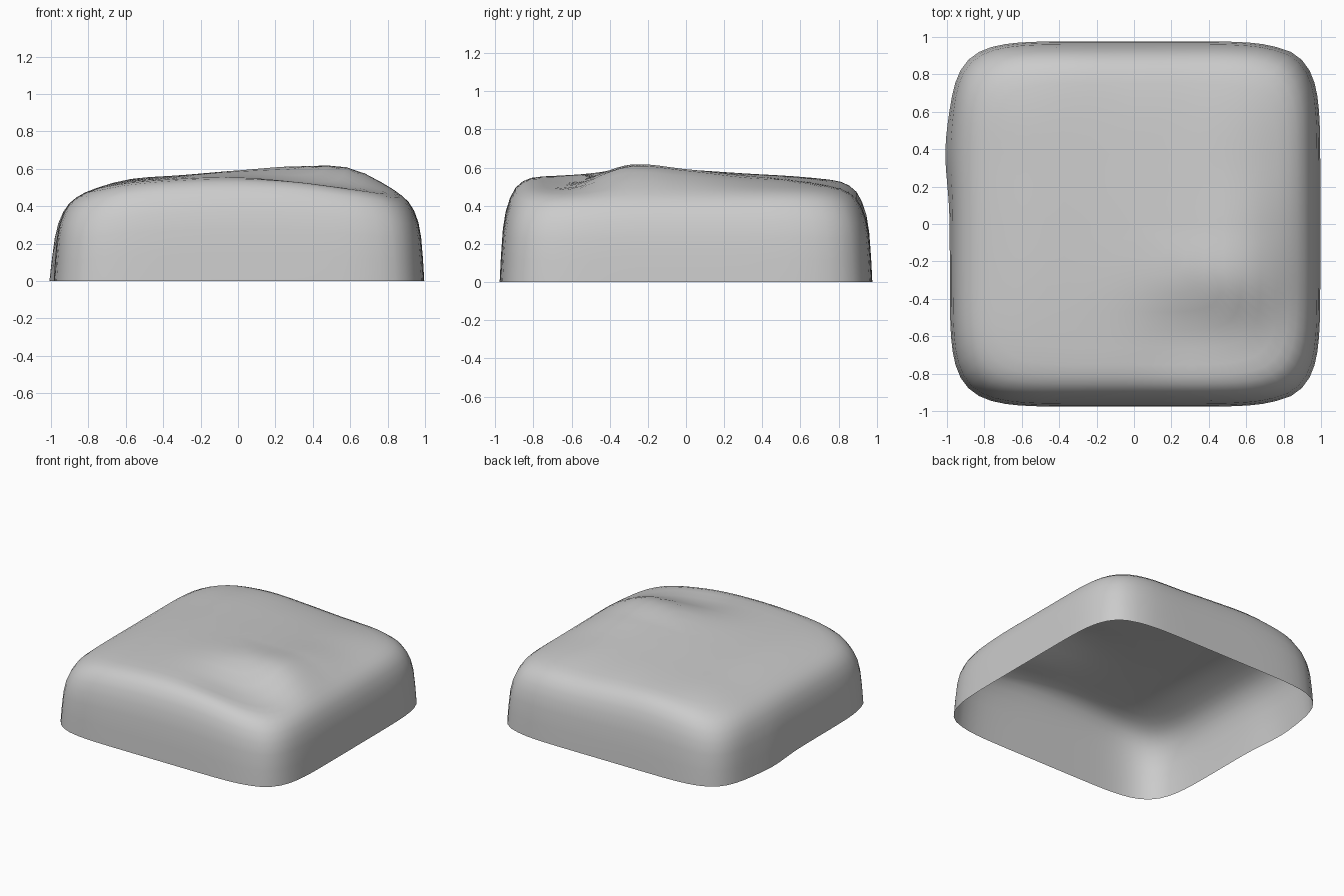
import bpy, bmesh, math

if "Cube" in bpy.data.objects:
    bpy.data.objects.remove(bpy.data.objects["Cube"])

# Crown heights on a coarse 7 x 7 net (rows run front to back, columns left to right)
STEP, EDGE = 0.3, 0.9
CROWN = [
    [.45, .51, .54, .55, .54, .50, .46],
    [.46, .53, .555, .56, .53, .50, .46],
    [.46, .54, .565, .59, .61, .60, .47],
    [.46, .54, .565, .585, .59, .58, .47],
    [.46, .535, .56, .57, .565, .545, .47],
    [.46, .53, .55, .55, .535, .52, .47],
    [.45, .50, .525, .51, .49, .48, .46],
]
# Wall and shoulder profile: (outline scale, share of crown height)
PROFILE = [(1, 0), (.993, .25), (.983, .5), (.968, .67), (.945, .8), (.915, .9),
           (.875, .96), (.83, .99), (.77, 1), (.68, 1), (.58, 1), (.48, 1),
           (.38, 1), (.28, 1), (.18, 1), (.08, 1)]
SIDES = 112


def spline(vals, u):
    """Catmull-Rom value along an evenly spaced list."""
    u = min(max(u, 0), len(vals) - 1.0001)
    i = int(u)
    t = u - i
    a, b, c, d = (vals[min(max(i + k, 0), len(vals) - 1)] for k in (-1, 0, 1, 2))
    return b + .5 * t * (c - a + t * (2*a - 5*b + 4*c - d + t * (3*(b - c) + d - a)))


def crown(x, y):
    return spline([spline(row, (x + EDGE) / STEP) for row in CROWN], (y + EDGE) / STEP)


def outline(angle):
    """Rounded square footprint."""
    c, s = math.cos(angle), math.sin(angle)
    r = (abs(c) ** 6.5 + abs(s) ** 6.5) ** (-1 / 6.5)
    return .985 * r * c, .977 * r * s


bm = bmesh.new()
rings = []
for scale, share in PROFILE:
    ring = []
    for k in range(SIDES):
        x, y = outline(math.tau * k / SIDES)
        # slight outward swell at the foot of the left wall, right wall a touch wider
        if x < -.8:
            x -= .024 * math.exp(-((y - .38) / .22) ** 2) * (1 - share)
        elif x > .8:
            x += .011
        x, y = x * scale, y * scale
        ring.append(bm.verts.new((x, y, share * crown(x, y))))
    rings.append(ring)
for low, high in zip(rings, rings[1:]):
    for k in range(SIDES):
        n = (k + 1) % SIDES
        bm.faces.new((low[k], low[n], high[n], high[k]))
# Close the crown, leave the underside open
centre = bm.verts.new((0, 0, crown(0, 0)))
for k in range(SIDES):
    bm.faces.new((rings[-1][k], rings[-1][(k + 1) % SIDES], centre))
for f in bm.faces:
    f.smooth = True
mesh = bpy.data.meshes.new("cushion_shell")
bm.to_mesh(mesh)
bm.free()
bpy.context.collection.objects.link(bpy.data.objects.new("cushion_shell", mesh))
